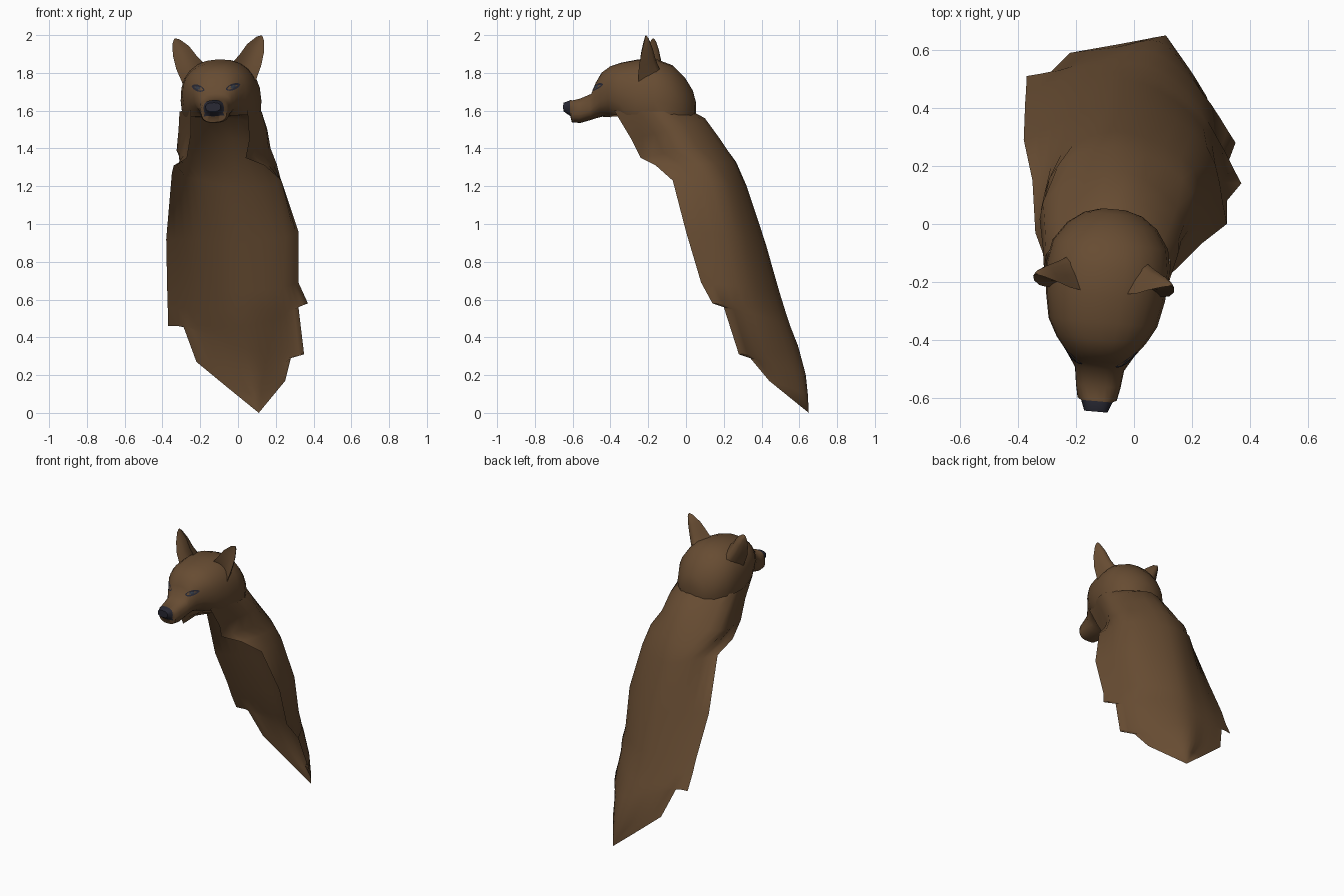
import bpy, bmesh, math
from mathutils import Vector, Matrix
from mathutils.bvhtree import BVHTree

if "Cube" in bpy.data.objects:
    bpy.data.objects.remove(bpy.data.objects["Cube"])


def material(name, rgb):
    m = bpy.data.materials.new(name)
    m.diffuse_color = (*rgb, 1)
    m.use_nodes = True
    m.node_tree.nodes["Principled BSDF"].inputs["Base Color"].default_value = m.diffuse_color
    return m


BROWN = material("brown fur", (0.135, 0.072, 0.032))
DARK = material("dark nose", (0.022, 0.022, 0.034))
IRIS = material("grey blue eye", (0.035, 0.045, 0.065))

# Head is modelled symmetrically, then turned and tilted slightly
POSE = (Matrix.Translation((-0.098, -0.25, 1.65)) @ Matrix.Rotation(math.radians(-5), 4, 'Z')
        @ Matrix.Rotation(math.radians(-2), 4, 'Y') @ Matrix.Translation((0, 0.25, -1.65)))


def finish(name, bm, mats, pose=None, angle=50, recalc=True):
    if recalc:
        bmesh.ops.recalc_face_normals(bm, faces=bm.faces)
    me = bpy.data.meshes.new(name)
    bm.to_mesh(me)
    if pose:
        me.transform(pose)
    ob = bpy.data.objects.new(name, me)
    bpy.context.collection.objects.link(ob)
    for m in mats:
        me.materials.append(m)
    bpy.ops.object.select_all(action='DESELECT')
    ob.select_set(True)
    bpy.context.view_layer.objects.active = ob
    bpy.ops.object.shade_smooth_by_angle(angle=math.radians(angle))
    return ob


def loft(bm, rows, closed):
    rings = [[bm.verts.new(p) for p in r] for r in rows]
    for a, b in zip(rings, rings[1:]):
        n = len(a)
        for i in range(n if closed else n - 1):
            j = (i + 1) % n
            bm.faces.new((a[i], a[j], b[j], b[i]))
    return rings


# Head: rings along y (y, half width, top z, bottom z, squareness)
sections = [
    (-0.648, 0.040, 1.642, 1.595, 2.6), (-0.612, 0.054, 1.656, 1.570, 2.6),
    (-0.604, 0.068, 1.654, 1.538, 2.7), (-0.560, 0.077, 1.664, 1.535, 2.7),
    (-0.500, 0.085, 1.690, 1.552, 2.6), (-0.476, 0.100, 1.750, 1.560, 2.4),
    (-0.445, 0.120, 1.803, 1.568, 2.3), (-0.400, 0.155, 1.836, 1.565, 2.3),
    (-0.340, 0.188, 1.855, 1.520, 2.3), (-0.250, 0.206, 1.872, 1.450, 2.3),
    (-0.150, 0.214, 1.870, 1.420, 2.3), (-0.070, 0.200, 1.840, 1.420, 2.2),
    (-0.005, 0.155, 1.775, 1.440, 2.0), (0.035, 0.100, 1.710, 1.480, 2.0),
    (0.052, 0.040, 1.650, 1.540, 2.0)]


def ring(y, w, top, bot, e, n=24):
    pts = []
    for i in range(n):
        a = 2 * math.pi * i / n
        c, s = math.cos(a), math.sin(a)
        pts.append((w * math.copysign(abs(c) ** (2 / e), c), y,
                    (top + bot) / 2 + (top - bot) / 2 * math.copysign(abs(s) ** (2 / e), s)))
    return pts


bm = bmesh.new()
rings = loft(bm, [ring(*s) for s in sections], True)
bm.faces.new(rings[0])
bm.faces.new(rings[-1])
bmesh.ops.recalc_face_normals(bm, faces=bm.faces)
tree = BVHTree.FromBMesh(bm)
# hollow under the skull: cut level with the jaw; nose pad coloured by position
bmesh.ops.bisect_plane(bm, geom=bm.verts[:] + bm.edges[:] + bm.faces[:],
                       plane_co=(0, 0, 1.572), plane_no=(0, 0, 1))
under = [f for f in bm.faces if f.calc_center_median().y > -0.40 and f.calc_center_median().z < 1.572]
bmesh.ops.delete(bm, geom=under, context='FACES')
for f in bm.faces:
    f.material_index = int(f.calc_center_median().y < -0.609)
finish("head", bm, [BROWN, DARK], POSE, recalc=False)


# Eyes: slanted almond plates laid on the face
def eye(side, name, rx, rz, lift, mat):
    bm = bmesh.new()
    vs = []
    for i in range(16):
        a = 2 * math.pi * i / 16
        u, v = rx * math.cos(a), rz * math.sin(a) * abs(math.sin(a)) ** 0.4
        x, z = side * (0.092 + u), 1.722 + v + 0.3 * u
        hit = tree.ray_cast(Vector((x, -1, z)), Vector((0, 1, 0)))
        vs.append(bm.verts.new(hit[0] + hit[1] * lift))
    c = bm.verts.new(sum((v.co for v in vs), Vector()) / 16 + Vector((0, -lift, 0)))
    for i in range(16):
        bm.faces.new((c, vs[i], vs[(i + 1) % 16]) if side > 0 else (c, vs[(i + 1) % 16], vs[i]))
    finish(name, bm, [mat], POSE, recalc=False)


# Ears: cupped lofts (inner x z, outer x z, y, depth)
ear_rows = [(0.05, 1.82, 0.175, 1.70, -0.235, 0.14), (0.078, 1.855, 0.20, 1.765, -0.235, 0.11),
            (0.115, 1.895, 0.226, 1.83, -0.230, 0.085),
            (0.155, 1.948, 0.242, 1.90, -0.215, 0.055), (0.205, 1.985, 0.244, 1.96, -0.20, 0.022),
            (0.229, 1.991, 0.236, 1.985, -0.195, 0.006)]


def ear(side, name):
    rows = []
    for xi, zi, xo, zo, y, d in ear_rows:
        def edge(t, k):
            return (side * (xi + (xo - xi) * t), y + d * k * math.sin(math.pi * t), zi + (zo - zi) * t)
        rows.append([edge(i / 6, 0.25) for i in range(7)] + [edge(1 - i / 6, 1) for i in range(1, 6)])
    bm = bmesh.new()
    r = loft(bm, rows, True)
    bm.faces.new(r[-1])
    finish(name, bm, [BROWN], POSE, angle=65)


for side, word in ((-1, "left"), (1, "right")):
    eye(side, word + "_eye_rim", 0.036, 0.018, 0.002, DARK)
    eye(side, word + "_eye", 0.014, 0.008, 0.004, IRIS)
    ear(side, word + "_ear")

# Pelt: each row has left edge, ridge, right edge and the two side bulges
pelt_rows = [
    ((-.25, -.38, 1.60), (-.07, .045, 1.59), (.05, -.38, 1.60), .155, .14),
    ((-.25, -.30, 1.47), (-.05, .10, 1.56), (.06, -.29, 1.45), .175, .155),
    ((-.27, -.22, 1.35), (-.03, .18, 1.45), (.04, -.24, 1.35), .19, .17),
    ((-.34, -.03, 1.31), (-.02, .26, 1.33), (.14, -.16, 1.31), .12, .15),
    ((-.35, .15, 1.27), (-.02, .315, 1.20), (.23, -.07, 1.23), .05, .12),
    ((-.38, .29, .92), (.02, .415, .90), (.32, .00, .96), .03, .10),
    ((-.375, .42, .66), (.03, .485, .64), (.32, .08, .69), .02, .08),
    ((-.372, .46, .56), (.04, .515, .54), (.37, .14, .58), .02, .05),
    ((-.37, .51, .46), (.05, .543, .46), (.32, .20, .56), .015, .05),
    ((-.29, .52, .46), (.07, .59, .33), (.35, .28, .31), .015, .03),
    ((-.22, .59, .27), (.09, .628, .20), (.28, .34, .29), .00, .025),
    ((-.05, .62, .13), (.10, .64, .10), (.25, .44, .17), .00, .01)]


def pelt_row(l, m, r, bl, br):
    l, m, r = Vector(l), Vector(m), Vector(r)

    def side_point(a, b, k):
        d = b - a
        return (a + b) / 2 + Vector((-d.y, d.x, 0)).normalized() * k
    p = [l, side_point(l, m, bl), m, side_point(m, r, br), r]
    p = [2 * p[0] - p[1]] + p + [2 * p[-1] - p[-2]]
    out = []
    for i in range(1, 5):                       # smooth curve through the five points
        a, b, c, d = p[i - 1:i + 3]
        for s in range(4):
            t = s / 4
            out.append(0.5 * (2 * b + (c - a) * t + (2 * a - 5 * b + 4 * c - d) * t * t
                              + (3 * b - a - 3 * c + d) * t ** 3))
    return out + [r]


bm = bmesh.new()
rings = loft(bm, [pelt_row(*r) for r in pelt_rows], False)
tip = bm.verts.new((.11, .65, 0))
for a, b in zip(rings[-1], rings[-1][1:]):
    bm.faces.new((a, b, tip))
bm.normal_update()
if sum(f.normal.y * f.calc_area() for f in bm.faces) < 0:   # outside faces the back
    bmesh.ops.reverse_faces(bm, faces=bm.faces)
finish("pelt", bm, [BROWN], angle=60, recalc=False)
